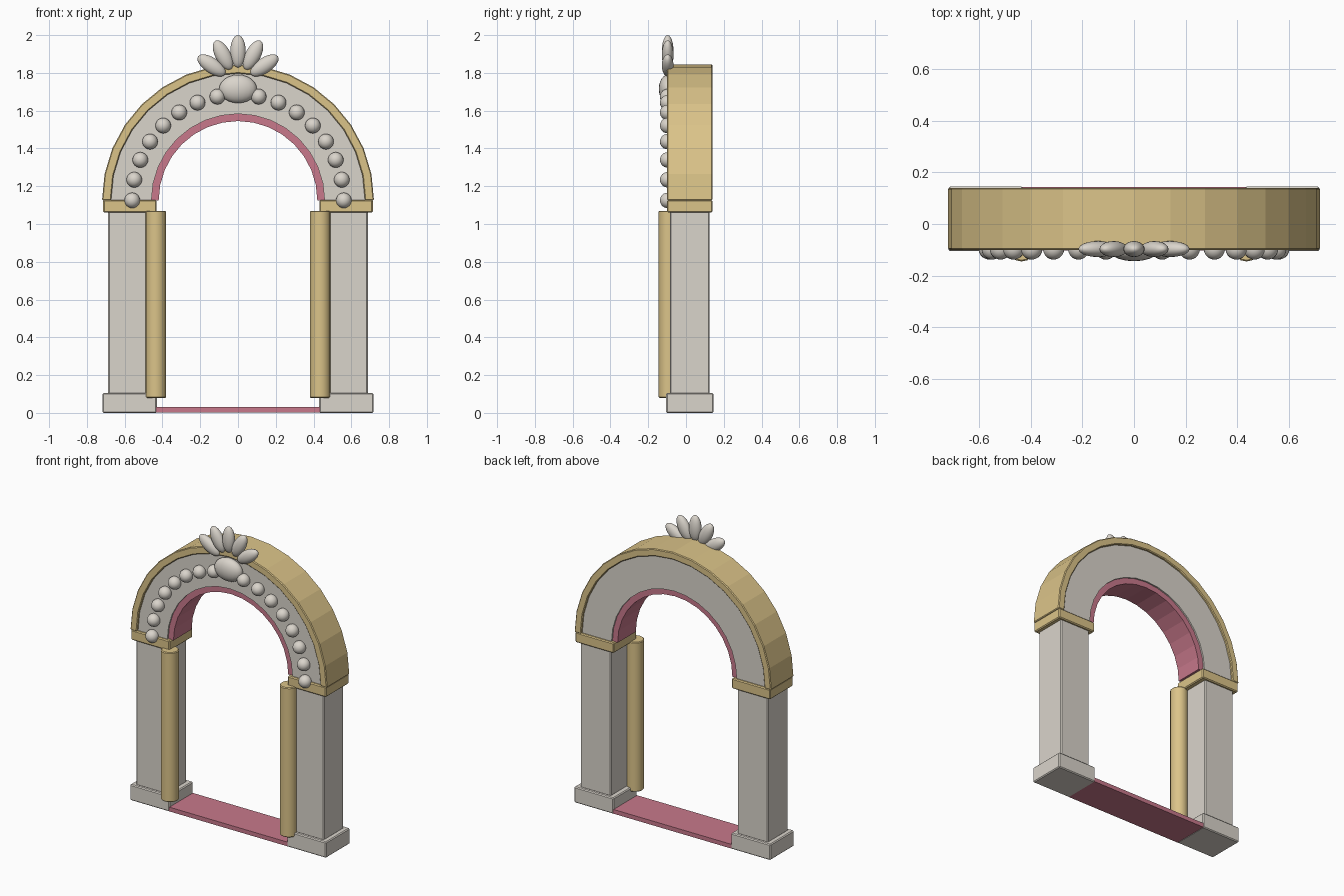
import bpy, bmesh, math
from mathutils import Matrix, Vector

cube = bpy.data.objects.get("Cube")
if cube:
    bpy.data.objects.remove(cube, do_unlink=True)


def material(name, r, g, b):
    m = bpy.data.materials.new(name)
    m.use_nodes = True
    m.diffuse_color = (r, g, b, 1)
    m.node_tree.nodes["Principled BSDF"].inputs["Base Color"].default_value = (r, g, b, 1)
    return m


STONE = material("pale stone", 0.70, 0.66, 0.60)
GOLD = material("gold", 0.71, 0.55, 0.25)
PINK = material("rose", 0.58, 0.19, 0.26)

SPRING = 1.125    # height where the arch starts
MID_Y = 0.02      # depth centre of the masonry
ORNAMENT_Y = -0.097


def finish(name, bm, mat, bevel=0.0, smooth=False):
    bmesh.ops.recalc_face_normals(bm, faces=bm.faces)
    for f in bm.faces:
        f.smooth = smooth
    mesh = bpy.data.meshes.new(name)
    bm.to_mesh(mesh)
    bm.free()
    mesh.materials.append(mat)
    obj = bpy.data.objects.new(name, mesh)
    bpy.context.collection.objects.link(obj)
    if bevel:
        mod = obj.modifiers.new("soft edge", "BEVEL")
        mod.width = bevel
        mod.segments = 1
        mod.limit_method = "ANGLE"
        mod.angle_limit = math.radians(40)
    return obj


def box(name, x0, x1, y0, y1, z0, z1, mat, bevel=0.006):
    bm = bmesh.new()
    centre = Vector((x0 + x1, y0 + y1, z0 + z1)) / 2
    size = Matrix.Diagonal((x1 - x0, y1 - y0, z1 - z0, 1))
    bmesh.ops.create_cube(bm, size=1, matrix=Matrix.Translation(centre) @ size)
    return finish(name, bm, mat, bevel)


def arch(name, inner, outer, depth, mat, bevel=0.0, steps=16):
    bm = bmesh.new()
    rings = []
    for i in range(steps + 1):
        a = math.pi * i / steps
        rings.append([bm.verts.new((r * math.cos(a), MID_Y + s * depth / 2, SPRING + r * math.sin(a)))
                      for r, s in ((inner, -1), (outer, -1), (outer, 1), (inner, 1))])
    for a, b in zip(rings, rings[1:]):
        for k in range(4):
            n = (k + 1) % 4
            bm.faces.new((a[k], a[n], b[n], b[k]))
    bm.faces.new(rings[0])
    bm.faces.new(rings[-1])
    return finish(name, bm, mat, bevel)


def ellipsoid(name, centre, radii, tilt=0.0):
    bm = bmesh.new()
    m = Matrix.Translation(centre) @ Matrix.Rotation(tilt, 4, "Y") @ Matrix.Diagonal((*radii, 1))
    bmesh.ops.create_uvsphere(bm, u_segments=20, v_segments=12, radius=1, matrix=m)
    return finish(name, bm, STONE, smooth=True)


# Supports on both sides
for side, s in (("left", 1), ("right", -1)):
    def support(part, a, b, *rest):
        box(f"{side}_{part}", min(s * a, s * b), max(s * a, s * b), *rest)

    support("plinth", 0.43, 0.718, -0.105, 0.145, 0, 0.105, STONE)
    support("pier", 0.463, 0.687, -0.085, 0.125, 0.1, 1.07, STONE)
    support("impost", 0.432, 0.714, -0.1, 0.14, 1.06, SPRING + 0.003, GOLD)

    bm = bmesh.new()
    bmesh.ops.create_cone(bm, cap_ends=True, segments=16, radius1=0.055, radius2=0.055, depth=0.99,
                          matrix=Matrix.Translation((s * 0.435, -0.09, 0.575)))
    column = finish(f"{side}_column", bm, GOLD, bevel=0.005)
    bpy.ops.object.select_all(action="DESELECT")
    column.select_set(True)
    bpy.context.view_layer.objects.active = column
    bpy.ops.object.shade_smooth_by_angle(angle=math.radians(35))

# Threshold
box("threshold", -0.435, 0.435, -0.103, 0.143, 0.002, 0.03, PINK, 0)

# Nested arch rings
arch("outer_moulding", 0.672, 0.72, 0.24, GOLD, 0.005)
arch("arch_face", 0.458, 0.68, 0.21, STONE)
arch("inner_lining", 0.42, 0.464, 0.19, PINK)

# Beads along the arch, with the middle one replaced by the keystone
for i in range(17):
    if i != 8:
        a = math.pi * i / 16
        pos = (0.56 * math.cos(a), ORNAMENT_Y, SPRING + 0.56 * math.sin(a))
        ellipsoid(f"bead_{i + 1}", pos, (0.041, 0.041, 0.041))
ellipsoid("keystone_boss", (0, ORNAMENT_Y, 1.715), (0.1, 0.047, 0.075))

# Fan of crest petals
for i in range(-2, 3):
    a = math.radians(28 * i)
    pos = (0.169 * math.sin(a), ORNAMENT_Y, 1.745 + 0.169 * math.cos(a))
    ellipsoid(f"crest_petal_{i + 3}", pos, (0.041, 0.031, 0.086), a)
